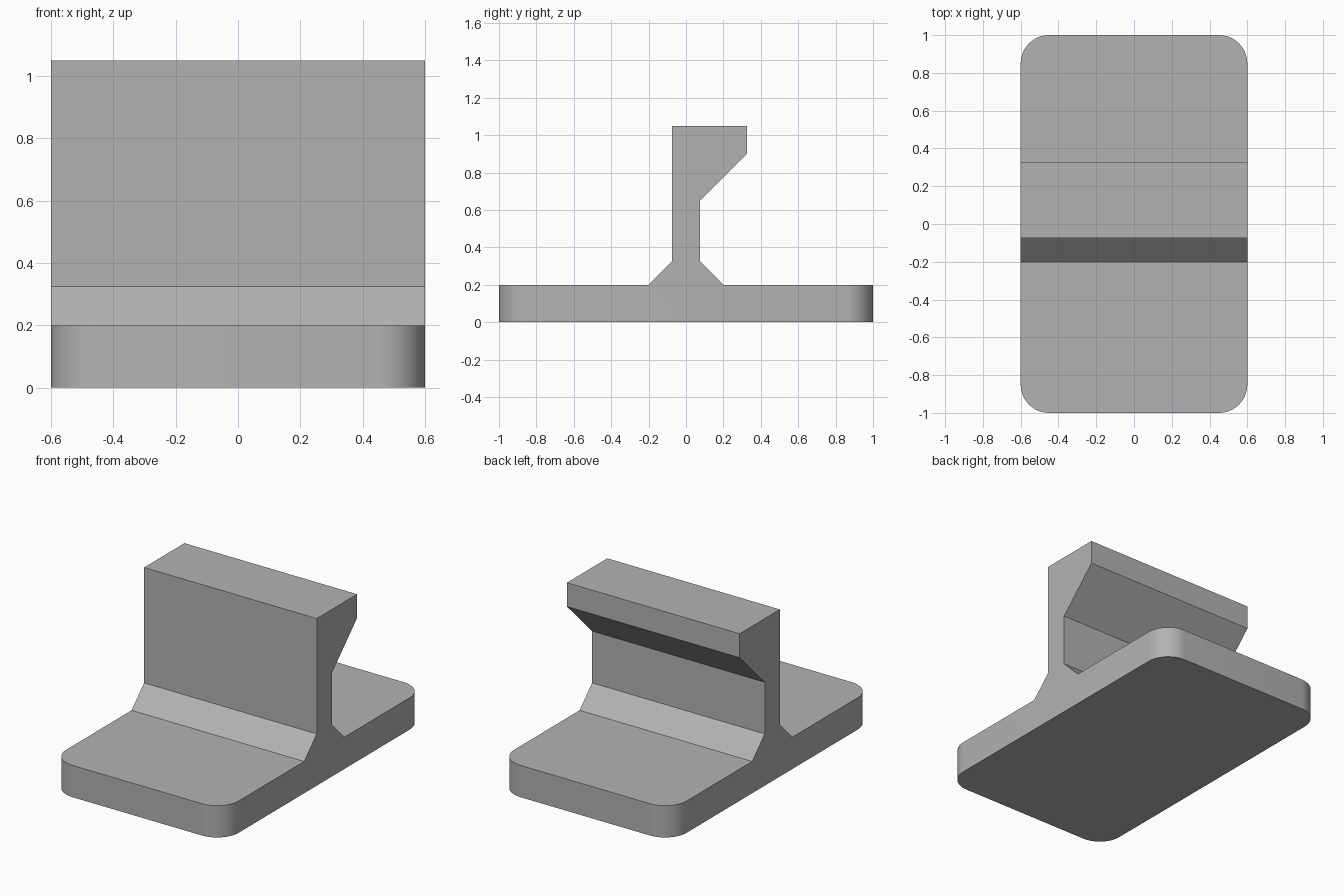
import bpy
import bmesh
from math import radians

cube = bpy.data.objects.get("Cube")
if cube:
    bpy.data.objects.remove(cube, do_unlink=True)

HALF_WIDTH = 0.6
CORNER_RADIUS = 0.15

# Plain grey finish
grey = bpy.data.materials.new("plain_grey")
grey.use_nodes = True
colour = (0.45, 0.45, 0.45, 1)
grey.diffuse_color = colour
grey.node_tree.nodes["Principled BSDF"].inputs["Base Color"].default_value = colour

# Side profile (y, z): foot plate, chamfered web and overhanging head
profile = [
    (-1, 0), (1, 0), (1, 0.2), (0.2, 0.2), (0.075, 0.325), (0.075, 0.65),
    (0.325, 0.9), (0.325, 1.05), (-0.075, 1.05), (-0.075, 0.325),
    (-0.2, 0.2), (-1, 0.2),
]

# Extrude the profile across the width
bm = bmesh.new()
side = bm.faces.new([bm.verts.new((-HALF_WIDTH, y, z)) for y, z in profile])
extruded = bmesh.ops.extrude_face_region(bm, geom=[side])["geom"]
moved = [v for v in extruded if isinstance(v, bmesh.types.BMVert)]
bmesh.ops.translate(bm, verts=moved, vec=(2 * HALF_WIDTH, 0, 0))
bmesh.ops.recalc_face_normals(bm, faces=bm.faces)

# Round the four upright corners of the foot plate
corners = [
    e for e in bm.edges
    if all(abs(v.co.y) > 0.99 for v in e.verts)
    and abs(e.verts[0].co.z - e.verts[1].co.z) > 0.1
]
bmesh.ops.bevel(bm, geom=corners, offset=CORNER_RADIUS, offset_type="OFFSET",
                segments=12, profile=0.5, affect="EDGES")
bmesh.ops.recalc_face_normals(bm, faces=bm.faces)

mesh = bpy.data.meshes.new("bracket_body")
bm.to_mesh(mesh)
bm.free()
mesh.materials.append(grey)
body = bpy.data.objects.new("bracket_body", mesh)
bpy.context.collection.objects.link(body)

# Smooth corners with crisp profile edges
bpy.ops.object.select_all(action="DESELECT")
body.select_set(True)
bpy.context.view_layer.objects.active = body
bpy.ops.object.shade_smooth_by_angle(angle=radians(30))
